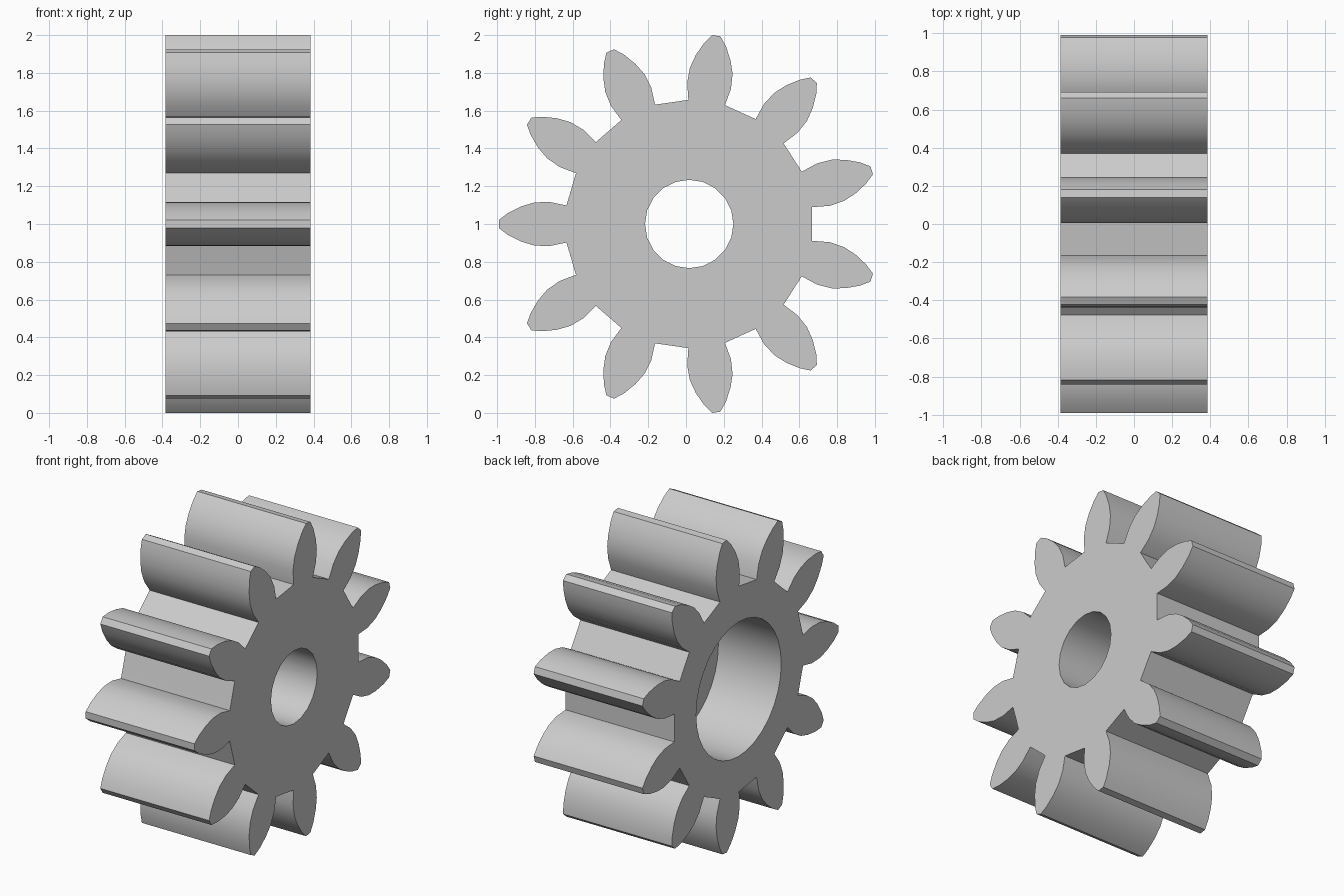
import bpy, bmesh, math

cube = bpy.data.objects.get("Cube")
if cube:
    bpy.data.objects.remove(cube, do_unlink=True)

TEETH = 11
HALF_WIDTH = 0.385
CENTER_Y, CENTER_Z = 0.017, 1.0
# Half tooth: distance along its axis, half thickness
FLANK = [(0.65, 0.098), (0.74, 0.117), (0.82, 0.114),
         (0.89, 0.093), (0.96, 0.058), (1.007, 0.022)]
VALLEY_RADIUS = 0.651


def material(name, color):
    mat = bpy.data.materials.new(name)
    mat.use_nodes = True
    mat.diffuse_color = color
    mat.node_tree.nodes["Principled BSDF"].inputs["Base Color"].default_value = color
    return mat


def prism(name, outline, x0, x1):
    """Extrude a (y, z) outline along x."""
    bm = bmesh.new()
    face = bm.faces.new([bm.verts.new((x0, y, z)) for y, z in outline])
    top = bmesh.ops.extrude_face_region(bm, geom=[face])["geom"]
    moved = [v for v in top if isinstance(v, bmesh.types.BMVert)]
    bmesh.ops.translate(bm, verts=moved, vec=(x1 - x0, 0, 0))
    bmesh.ops.recalc_face_normals(bm, faces=bm.faces)
    mesh = bpy.data.meshes.new(name)
    bm.to_mesh(mesh)
    bm.free()
    obj = bpy.data.objects.new(name, mesh)
    bpy.context.collection.objects.link(obj)
    return obj


def circle(radius, sides):
    angles = [math.tau * i / sides for i in range(sides)]
    return [(CENTER_Y + radius * math.cos(a), CENTER_Z + radius * math.sin(a)) for a in angles]


def gear_outline():
    tooth = [(u, -w) for u, w in FLANK] + [(u, w) for u, w in reversed(FLANK)]
    pitch = math.tau / TEETH
    tooth.append((VALLEY_RADIUS * math.cos(pitch / 2), VALLEY_RADIUS * math.sin(pitch / 2)))
    points = []
    for i in range(TEETH):
        c, s = math.cos(math.pi + i * pitch), math.sin(math.pi + i * pitch)
        points += [(CENTER_Y + u * c - w * s, CENTER_Z + u * s + w * c) for u, w in tooth]
    return points


# Toothed body
gear = prism("gear", gear_outline(), -HALF_WIDTH, HALF_WIDTH)
gear.data.materials.append(material("light grey", (0.6, 0.6, 0.6, 1)))
bpy.ops.object.select_all(action="DESELECT")
gear.select_set(True)
bpy.context.view_layer.objects.active = gear

# Narrow shaft bore all the way through, wide counterbore from the -x side
cutters = [prism("shaft_bore_cutter", circle(0.234, 20), -0.6, 0.6),
           prism("counterbore_cutter", circle(0.43, 32), -0.6, 0.06)]
for cutter in cutters:
    cutter.hide_render = True
    cut = gear.modifiers.new(cutter.name, "BOOLEAN")
    cut.operation = "DIFFERENCE"
    cut.solver = "EXACT"
    cut.object = cutter
    bpy.ops.object.modifier_apply(modifier=cut.name)
    bpy.data.objects.remove(cutter, do_unlink=True)

bpy.ops.object.shade_smooth_by_angle(angle=math.radians(30))
